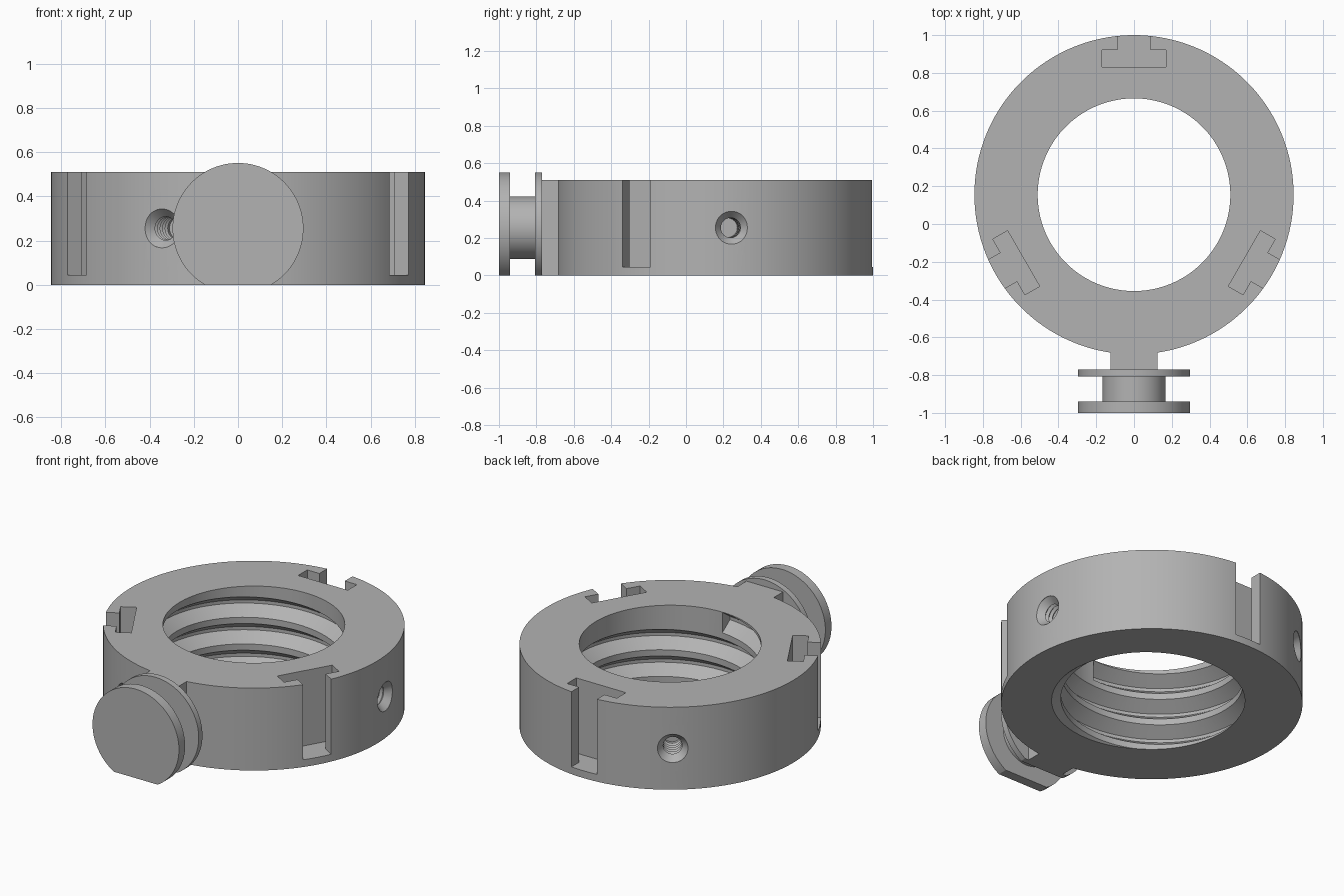
import bpy, bmesh, math
from mathutils import Matrix, Vector

if "Cube" in bpy.data.objects:
    bpy.data.objects.remove(bpy.data.objects["Cube"])

grey = bpy.data.materials.new("plain grey")
grey.use_nodes = True
colour = (0.45, 0.45, 0.45, 1)
grey.diffuse_color = colour
grey.node_tree.nodes["Principled BSDF"].inputs["Base Color"].default_value = colour

CY = 0.155                 # ring centre along y
OUTER, INNER, HEIGHT = 0.845, 0.51, 0.51
MID = HEIGHT / 2
RING = Matrix.Translation((0, CY, 0))


def finish(bm, name):
    bmesh.ops.recalc_face_normals(bm, faces=bm.faces)
    mesh = bpy.data.meshes.new(name)
    bm.to_mesh(mesh)
    bm.free()
    mesh.materials.append(grey)
    ob = bpy.data.objects.new(name, mesh)
    bpy.context.collection.objects.link(ob)
    return ob


def sweep(sections, name, closed=False):
    """Skin a list of equal-length closed loops, capping the ends if open."""
    bm = bmesh.new()
    loops = [[bm.verts.new(p) for p in s] for s in sections]
    pairs = list(zip(loops, loops[1:]))
    if closed:
        pairs.append((loops[-1], loops[0]))
    else:
        bm.faces.new(loops[0])
        bm.faces.new(loops[-1])
    n = len(loops[0])
    for a, b in pairs:
        for i in range(n):
            j = (i + 1) % n
            bm.faces.new((a[i], a[j], b[j], b[i]))
    return finish(bm, name)


def lathe(profile, matrix, name, steps=96):
    """Capped solid of revolution from (radius, height) points."""
    turn = [math.tau * i / steps for i in range(steps)]
    return sweep([[matrix @ Vector((r * math.cos(a), r * math.sin(a), h)) for a in turn]
                  for r, h in profile], name)


def prism(outline, z0, z1, matrix, name):
    return sweep([[matrix @ Vector((x, y, z)) for x, y in outline] for z in (z0, z1)], name)


def box(x, y0, y1, z0, z1, name):
    return prism([(-x, y0), (x, y0), (x, y1), (-x, y1)], z0, z1, Matrix(), name)


def boolean(target, tool, operation="DIFFERENCE"):
    tool.hide_render = True
    mod = target.modifiers.new("cut", "BOOLEAN")
    mod.operation, mod.solver, mod.object = operation, "EXACT", tool
    bpy.context.view_layer.objects.active = target
    bpy.ops.object.modifier_apply(modifier=mod.name)
    bpy.data.objects.remove(tool)


# Ring body with the neck that carries the knob
ring = lathe([(OUTER, 0), (OUTER, HEIGHT)], RING, "ring_body", 160)
boolean(ring, box(0.125, -0.78, -0.5, 0, HEIGHT, "neck"), "UNION")
boolean(ring, lathe([(INNER, -0.2), (INNER, 0.7)], RING, "bore", 144))

# Internal right-handed thread, running out above the neck
PITCH, STEPS, TURNS, TOP = 0.165, 72, 3.5, 0.445
groove = [(0.495, -0.074), (0.585, -0.01), (0.585, 0.01), (0.495, 0.074)]
sections = []
for i in range(int(STEPS * TURNS) + 1):
    t = i / STEPS - TURNS
    a = -math.pi / 2 + math.tau * t
    sections.append([(r * math.cos(a), CY + r * math.sin(a), TOP + PITCH * t + h)
                     for r, h in groove])
boolean(ring, sweep(sections, "thread_cutter"))

# Three T-slots and three blind threaded screw holes
half = [(0.675, 0.17), (0.765, 0.17), (0.765, 0.087), (0.95, 0.087)]
tee = half + [(x, -y) for x, y in reversed(half)]
hole = [(0.065, 0.65)]
for k in range(5):
    hole += [(0.052, 0.665 + k * 0.028), (0.065, 0.679 + k * 0.028)]
hole += [(0.053, 0.803), (0.088, 0.843), (0.088, 0.95)]
hole[0] = (0.052, 0.645)
for k in range(3):
    slot_turn = RING @ Matrix.Rotation(math.radians(90 + 120 * k), 4, "Z")
    boolean(ring, prism(tee, 0.045, 0.7, slot_turn, "slot_cutter"))
    hole_turn = (Matrix.Translation((0, CY, MID))
                 @ Matrix.Rotation(math.radians(6 + 120 * k), 4, "Z")
                 @ Matrix.Rotation(math.pi / 2, 4, "Y"))
    boolean(ring, lathe(hole, hole_turn, "hole_cutter", 40))

# Spool-shaped knob with its flanges trimmed flat at the base
axis = Matrix.Translation((0, 0, MID)) @ Matrix.Rotation(math.pi / 2, 4, "X")
FLANGE, CORE = 0.296, 0.167
knob = lathe([(FLANGE, 0.77), (FLANGE, 0.807), (CORE, 0.807), (CORE, 0.94),
              (FLANGE, 0.94), (FLANGE, 1.0)], axis, "spool_knob")
boolean(knob, box(0.5, -1.2, -0.6, -0.5, 0, "knob_trim"))

for ob in (ring, knob):
    bpy.ops.object.select_all(action="DESELECT")
    ob.select_set(True)
    bpy.context.view_layer.objects.active = ob
    bpy.ops.object.shade_smooth_by_angle(angle=math.radians(25))
